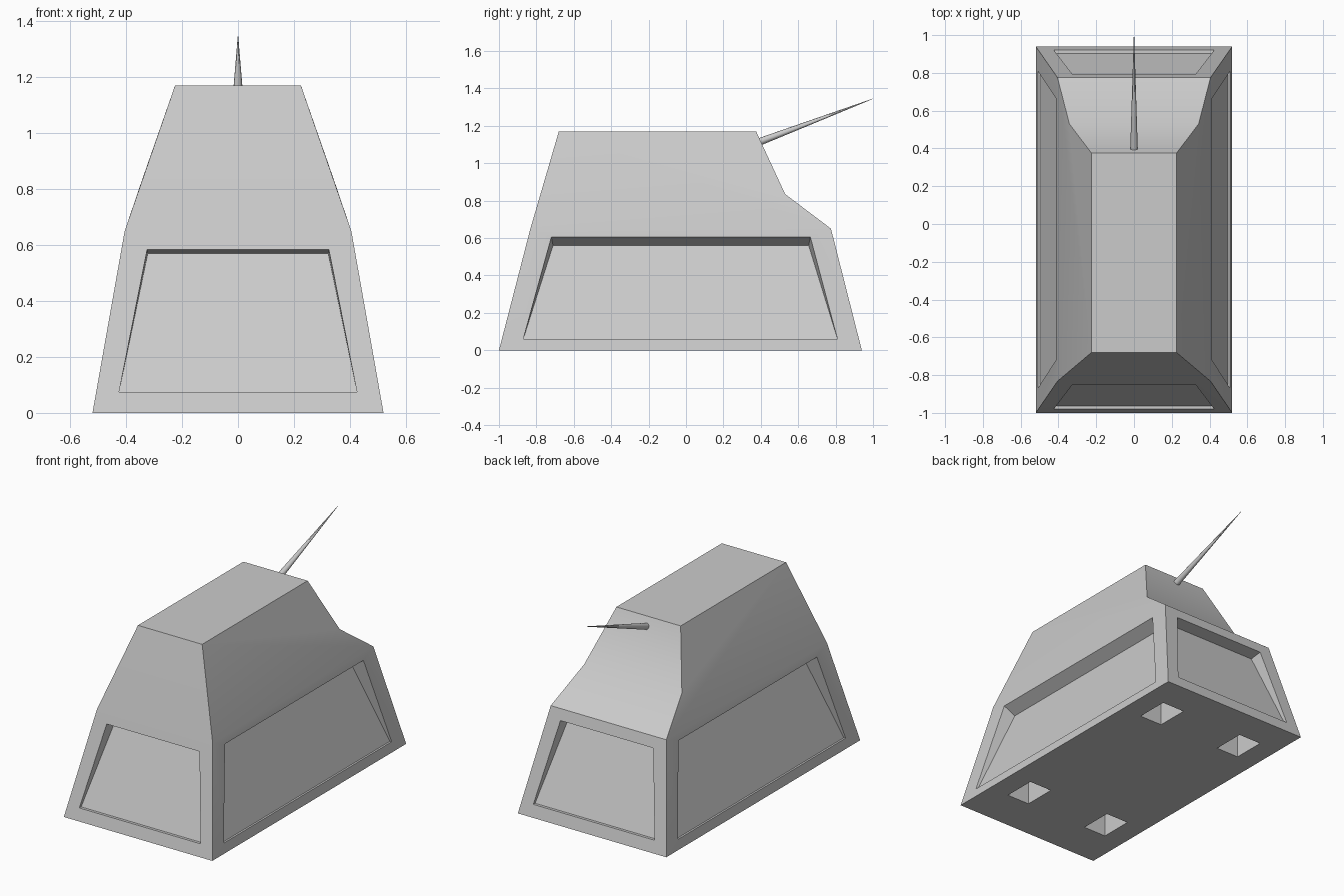
import bpy, bmesh, math
from mathutils import Vector

cube = bpy.data.objects.get("Cube")
if cube:
    bpy.data.objects.remove(cube, do_unlink=True)

grey = bpy.data.materials.new("plain_grey")
grey.use_nodes = True
colour = (0.6, 0.6, 0.6, 1)
grey.diffuse_color = colour
grey.node_tree.nodes["Principled BSDF"].inputs["Base Color"].default_value = colour


def make_object(name, bm):
    bmesh.ops.remove_doubles(bm, verts=bm.verts, dist=0.0005)
    bmesh.ops.recalc_face_normals(bm, faces=bm.faces)
    mesh = bpy.data.meshes.new(name)
    bm.to_mesh(mesh)
    bm.free()
    mesh.materials.append(grey)
    obj = bpy.data.objects.new(name, mesh)
    bpy.context.collection.objects.link(obj)
    return obj


def activate(obj):
    bpy.ops.object.select_all(action='DESELECT')
    obj.select_set(True)
    bpy.context.view_layer.objects.active = obj


def add_face(bm, points):
    bm.faces.new([bm.verts.new(p) for p in points])


def bridge(bm, outer, inner):
    for i in range(4):
        j = (i + 1) % 4
        add_face(bm, [outer[i], outer[j], inner[j], inner[i]])


def ring(half_x, front, back, z):
    return [Vector(p) for p in ((-half_x, front, z), (half_x, front, z),
                                (half_x, back, z), (-half_x, back, z))]


# Hull: base, waist and roof outlines, with a kinked rear slope
base = ring(0.52, -1.0, 0.94, 0)
waist = ring(0.405, -0.832, 0.775, 0.65)
roof = ring(0.225, -0.68, 0.375, 1.17)
kink_l, kink_r = Vector((0.342, 0.53, 0.835)), Vector((-0.342, 0.53, 0.835))

bm = bmesh.new()
add_face(bm, base)
add_face(bm, roof)
add_face(bm, [waist[0], waist[1], roof[1], roof[0]])
add_face(bm, [waist[1], waist[2], kink_l, roof[2], roof[1]])
add_face(bm, [waist[3], waist[0], roof[0], roof[3], kink_r])
add_face(bm, [waist[2], waist[3], kink_r, kink_l])
add_face(bm, [kink_l, kink_r, roof[3], roof[2]])


def recessed_wall(bm, i, low, high, span_low, span_high, sink_low, sink_high, drop):
    """Lower wall with a framed panel that leans inward toward its top."""
    a, b = base[i], base[(i + 1) % 4]
    d, c = waist[i], waist[(i + 1) % 4]
    along = (b - a).normalized()
    inward = Vector((-along.y, along.x, 0))

    def on_wall(s, z):
        p = a.lerp(d, z / 0.65)
        return p + along * (s - p.dot(along))

    sign = 1 if along.x + along.y > 0 else -1
    lo = sorted(sign * s for s in span_low)
    hi = sorted(sign * s for s in span_high)
    outer = [on_wall(lo[0], low), on_wall(lo[1], low),
             on_wall(hi[1], high), on_wall(hi[0], high)]
    sink_down = inward * sink_high - Vector((0, 0, drop))
    narrow = along * drop * 0.2
    inner = [outer[0] + inward * sink_low, outer[1] + inward * sink_low,
             outer[2] + sink_down - narrow, outer[3] + sink_down + narrow]
    bridge(bm, [a, b, c, d], outer)
    bridge(bm, outer, inner)
    add_face(bm, inner)


for i in (0, 2):
    recessed_wall(bm, i, 0.075, 0.583, (-0.425, 0.425), (-0.325, 0.325), 0.018, 0.08, 0.013)
for i in (1, 3):
    recessed_wall(bm, i, 0.06, 0.605, (-0.87, 0.81), (-0.72, 0.665), 0.012, 0.075, 0.045)
hull = make_object("hull", bm)

# Four pockets in the underside
bm = bmesh.new()
for x in (-0.3, 0.3):
    for y in (-0.62, 0.62):
        box = bmesh.ops.create_cube(bm, size=1)["verts"]
        bmesh.ops.scale(bm, vec=(0.16, 0.21, 0.4), verts=box)
        bmesh.ops.translate(bm, vec=(x, y, 0), verts=box)
cutter = make_object("pocket_cutter", bm)
cutter.hide_render = True
activate(hull)
cut = hull.modifiers.new("pockets", 'BOOLEAN')
cut.operation = 'DIFFERENCE'
cut.solver = 'EXACT'
cut.object = cutter
bpy.ops.object.modifier_apply(modifier=cut.name)
bpy.data.objects.remove(cutter, do_unlink=True)
bpy.ops.object.shade_smooth_by_angle(angle=math.radians(30))

# Tapered spike on the rear slope
start, tip = Vector((0, 0.395, 1.115)), Vector((0, 1.0, 1.345))
axis = tip - start
bm = bmesh.new()
bmesh.ops.create_cone(bm, cap_ends=True, segments=16, radius1=0.02, radius2=0.001,
                      depth=axis.length)
turn = axis.to_track_quat('Z', 'Y').to_matrix()
bmesh.ops.rotate(bm, matrix=turn, verts=bm.verts)
bmesh.ops.translate(bm, vec=(start + tip) / 2, verts=bm.verts)
spike = make_object("rear_spike", bm)
activate(spike)
bpy.ops.object.shade_smooth_by_angle(angle=math.radians(40))
